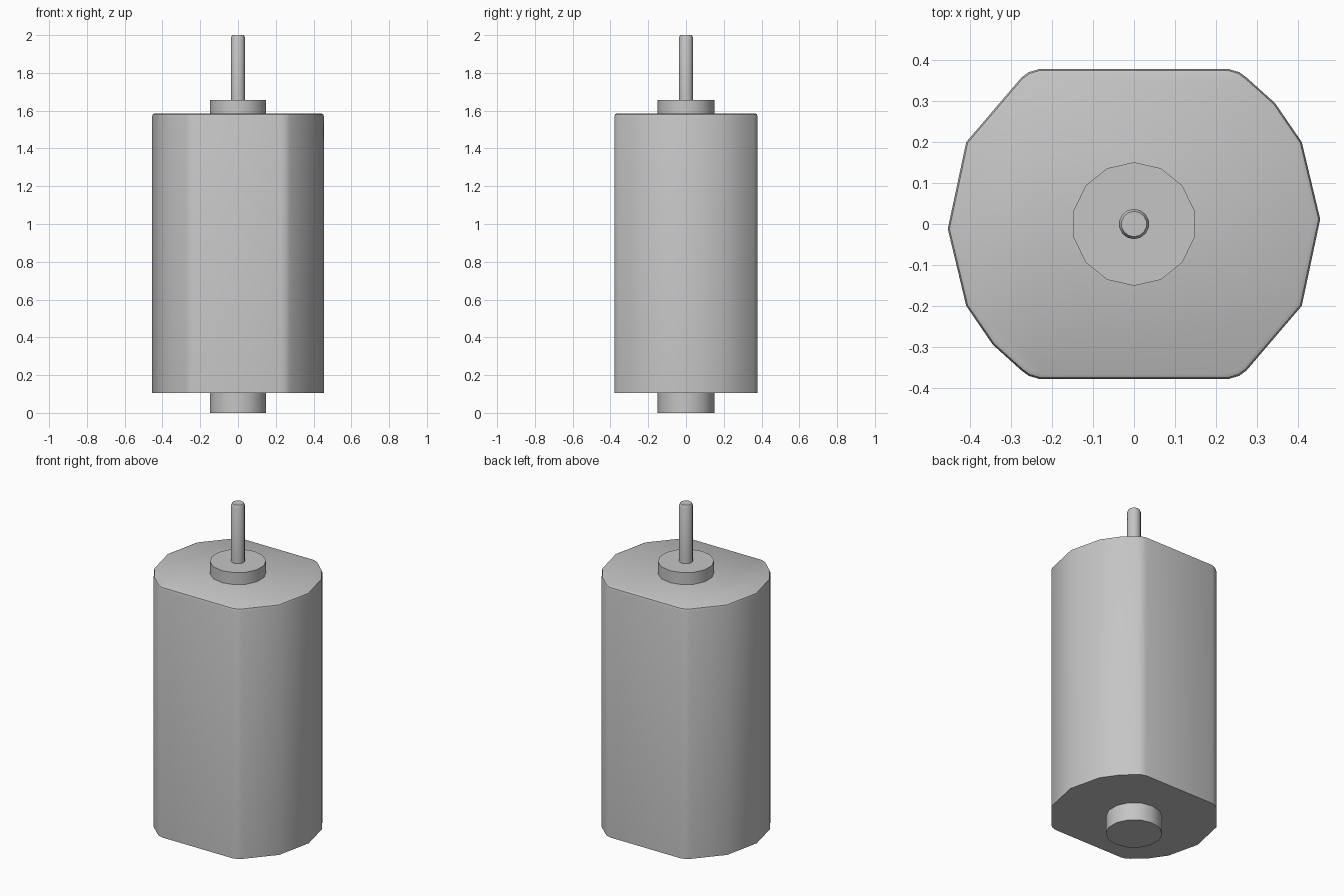
import bpy, bmesh, math
from mathutils import Vector

cube = bpy.data.objects.get("Cube")
if cube:
    bpy.data.objects.remove(cube, do_unlink=True)

GREY = (0.56, 0.56, 0.56, 1)
metal = bpy.data.materials.new("grey metal")
metal.use_nodes = True
metal.diffuse_color = GREY
metal.node_tree.nodes["Principled BSDF"].inputs["Base Color"].default_value = GREY


def loft(name, rings):
    """Skin a stack of equal-length rings and cap both ends."""
    bm = bmesh.new()
    loops = [[bm.verts.new(p) for p in ring] for ring in rings]
    n = len(loops[0])
    for low, high in zip(loops, loops[1:]):
        for i in range(n):
            j = (i + 1) % n
            bm.faces.new((low[i], low[j], high[j], high[i]))
    bm.faces.new(loops[0][::-1])
    bm.faces.new(loops[-1])
    mesh = bpy.data.meshes.new(name)
    bm.to_mesh(mesh)
    bm.free()
    mesh.materials.append(metal)
    obj = bpy.data.objects.new(name, mesh)
    bpy.context.collection.objects.link(obj)
    bpy.ops.object.select_all(action='DESELECT')
    obj.select_set(True)
    bpy.context.view_layer.objects.active = obj
    bpy.ops.object.shade_smooth_by_angle(angle=math.radians(35))
    return obj


def turned(name, sides, steps):
    """Round part from (radius, height) steps."""
    return loft(name, [[(r * math.sin(-a), r * math.cos(a), z)
                        for a in (math.tau * i / sides for i in range(sides))]
                       for r, z in steps])


# Can outline: half of it, repeated by a half turn
half = [(0.455, 0.012), (0.41, 0.2), (0.345, 0.295), (0.275, 0.358), (0.257, 0.371),
        (0.23, 0.379), (-0.23, 0.379), (-0.257, 0.371), (-0.275, 0.358), (-0.41, 0.2)]
outline = half + [(-x, -y) for x, y in half]


def can_ring(z, inset):
    return [Vector((x, y, 0)) * (1 - inset / math.hypot(x, y)) + Vector((0, 0, z))
            for x, y in outline]


# Motor can with a softened top rim
loft("motor_can", [can_ring(0.105, 0), can_ring(1.568, 0),
                   can_ring(1.581, 0.004), can_ring(1.586, 0.014)])

# Bearing bosses at both ends
turned("rear_boss", 14, [(0.151, 0), (0.151, 0.106)])
turned("front_boss", 14, [(0.151, 1.585), (0.151, 1.657)])

# Output shaft with a chamfered tip
turned("output_shaft", 14, [(0.037, 1.655), (0.037, 1.988), (0.031, 2.0)])
